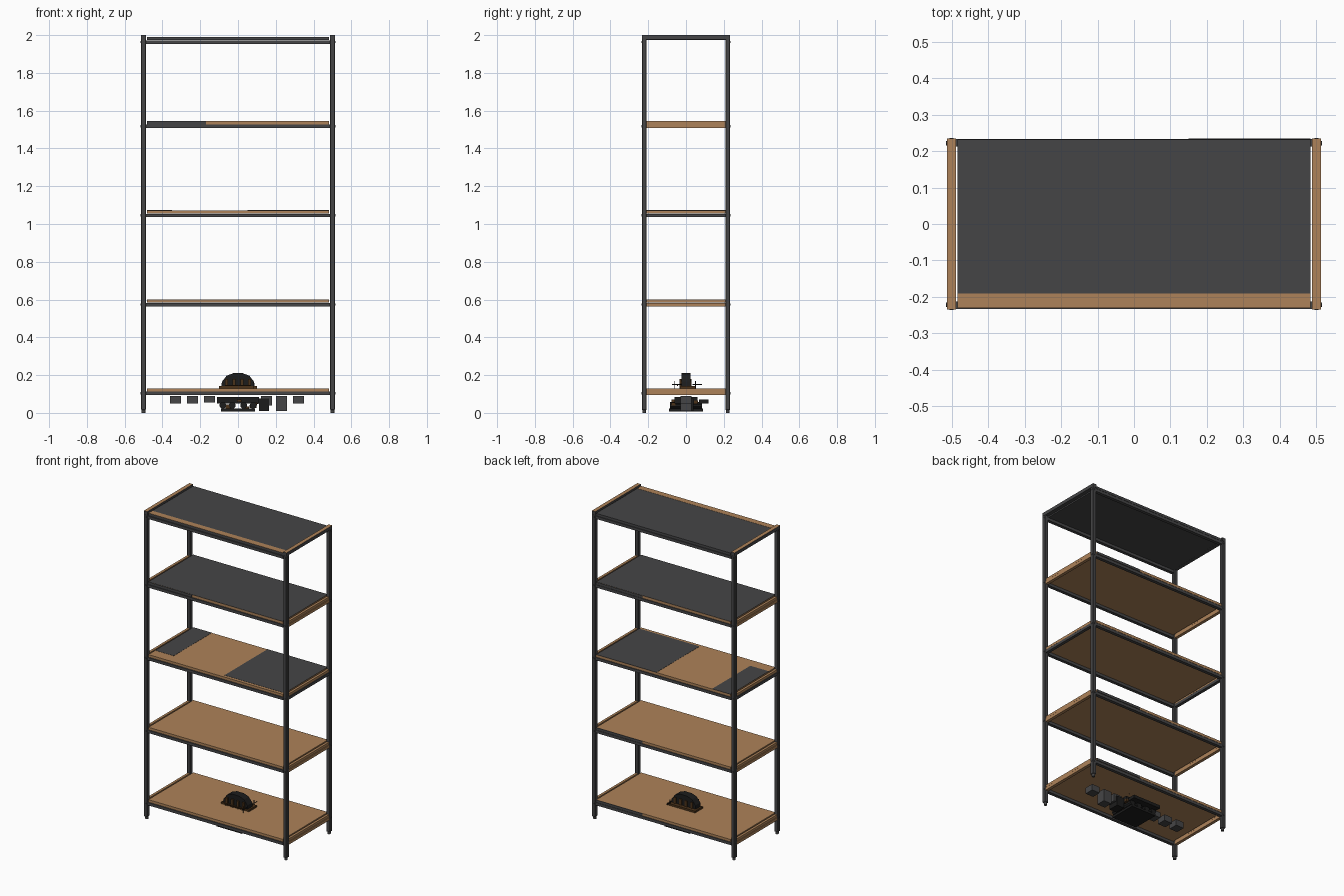
import bpy, bmesh, math, random
from mathutils import Matrix

random.seed(4)
if "Cube" in bpy.data.objects:
    bpy.data.objects.remove(bpy.data.objects["Cube"])


def material(name, rgb):
    m = bpy.data.materials.new(name)
    m.use_nodes = True
    m.diffuse_color = (*rgb, 1)
    bsdf = next(n for n in m.node_tree.nodes if n.type == "BSDF_PRINCIPLED")
    bsdf.inputs["Base Color"].default_value = (*rgb, 1)
    return m


STEEL = material("dark grey steel", (0.06, 0.06, 0.062))
WOOD = material("warm brown", (0.42, 0.225, 0.1))
BLACK = material("near black", (0.012, 0.012, 0.012))
UMBER = material("dark umber", (0.07, 0.032, 0.01))


def finish(name, bm, *mats):
    me = bpy.data.meshes.new(name)
    bm.to_mesh(me)
    bm.free()
    for m in mats:
        me.materials.append(m)
    ob = bpy.data.objects.new(name, me)
    bpy.context.collection.objects.link(ob)
    return ob


def add_box(bm, x, y, z):
    """Add a box given its (low, high) range on each axis."""
    size = [r[1] - r[0] for r in (x, y, z)]
    mid = [sum(r) / 2 for r in (x, y, z)]
    bmesh.ops.create_cube(bm, size=1, matrix=Matrix.Translation(mid) @ Matrix.Diagonal((*size, 1)))


def box(name, x, y, z, *mats):
    bm = bmesh.new()
    add_box(bm, x, y, z)
    return finish(name, bm, *mats)


def add_rod(bm, radius, length, centre, axis="Z", sides=12):
    turn = {"X": Matrix.Rotation(math.pi / 2, 4, "Y"),
            "Y": Matrix.Rotation(math.pi / 2, 4, "X"), "Z": Matrix()}[axis]
    bmesh.ops.create_cone(bm, cap_ends=True, segments=sides, radius1=radius, radius2=radius,
                          depth=length, matrix=Matrix.Translation(centre) @ turn)


def span(a, b, s):
    """Range from a to b on the side given by sign s."""
    return (min(a * s, b * s), max(a * s, b * s))


LEVELS = (0.13, 0.6, 1.072, 1.544, 1.99)
END, SIDE, IN_X, IN_Y = 0.513, 0.234, 0.488, 0.208
TOP = LEVELS[-1]

# Posts with a round foot, and bolts at every shelf joint
for sx, xn in ((-1, "right"), (1, "left")):
    for sy, yn in ((-1, "front"), (1, "back")):
        post = box(f"{yn}_{xn}_post", span(IN_X, END, sx), span(IN_Y, SIDE, sy), (0.015, 1.98), STEEL)
        bevel = post.modifiers.new("soft edges", "BEVEL")
        bevel.width, bevel.segments = 0.003, 1
        bm = bmesh.new()
        add_rod(bm, 0.01, 0.02, (sx * 0.5, sy * 0.221, 0.01))
        finish(f"{yn}_{xn}_foot", bm, STEEL)
        bm = bmesh.new()
        for z in LEVELS:
            add_rod(bm, 0.006, 0.004, (sx * END, sy * 0.221, z - 0.026), "X", 8)
            add_rod(bm, 0.006, 0.004, (sx * 0.5, sy * SIDE, z - 0.026), "Y", 8)
        finish(f"{yn}_{xn}_bolts", bm, STEEL)

# Shelves: board with long rails in front and behind and short rails at the ends
for i, z in enumerate(LEVELS):
    top = z == TOP
    box(f"shelf_board_{i}", (-0.483, 0.483), (-0.23, 0.232), (z - 0.016, z), STEEL if top else WOOD)
    for s, n in ((-1, "front"), (1, "back")):
        box(f"{n}_rail_{i}", (-IN_X, IN_X), span(0.212, 0.233, s), (z - 0.036, z - 0.018), STEEL)
    for s, n in ((-1, "right"), (1, "left")):
        if not top:
            lower = STEEL if i == 2 else WOOD
            box(f"{n}_end_rail_{i}", span(0.49, 0.51, s), (-IN_Y, IN_Y), (z - 0.036, z - 0.018), lower)
            box(f"{n}_end_lip_{i}", span(0.492, 0.508, s), (-IN_Y, IN_Y), (z - 0.016, z), WOOD)

# Top end rails cap the posts: brown above, grey elsewhere
for s, n in ((-1, "right"), (1, "left")):
    cap = box(f"{n}_top_rail", span(IN_X, END, s), (-SIDE, SIDE), (1.978, 2.0), STEEL, WOOD)
    for p in cap.data.polygons:
        p.material_index = int(p.normal.z > 0.5)

# Colour plates on the upper boards
box("top_front_strip", (-0.483, 0.483), (-0.23, -0.19), (TOP, TOP + 0.001), WOOD)
z = LEVELS[3]
box("fourth_shelf_cover", (-0.483, 0.483), (-0.229, 0.231), (z, z + 0.001), STEEL)
box("fourth_shelf_front_edge", (-0.483, -0.17), (-0.232, -0.229), (z - 0.016, z), STEEL)
z = LEVELS[2]
box("third_shelf_right_patch", (-0.483, -0.35), (-0.16, 0.232), (z, z + 0.001), STEEL)
box("third_shelf_left_patch", (0.05, 0.483), (-0.21, 0.232), (z, z + 0.001), STEEL)
for i in (0, 1, 3):
    z = LEVELS[i]
    box(f"back_edge_patch_{i}", (0.15, 0.483), (0.231, 0.234), (z - 0.016, z), STEEL)

# Small machine: domed body standing on the lowest shelf
bm = bmesh.new()
outline = [(-0.09, 0.13), (0.09, 0.13), (0.085, 0.165), (0.06, 0.197), (0.025, 0.21),
           (-0.025, 0.21), (-0.06, 0.197), (-0.085, 0.165)]
face = bm.faces.new([bm.verts.new((x, -0.025, z)) for x, z in outline])
push = bmesh.ops.extrude_face_region(bm, geom=[face])
bmesh.ops.translate(bm, vec=(0, 0.05, 0), verts=[v for v in push["geom"] if isinstance(v, bmesh.types.BMVert)])
bmesh.ops.recalc_face_normals(bm, faces=bm.faces)
finish("machine_dome", bm, BLACK)

bm = bmesh.new()
for x in (-0.06, -0.02, 0.02, 0.06):
    add_box(bm, (x - 0.008, x + 0.008), (-0.035, 0.03), (0.13, 0.18))
add_box(bm, (-0.1, 0.1), (-0.03, 0.05), (0.13, 0.142))
add_rod(bm, 0.003, 0.13, (0, -0.045, 0.145), "X", 6)
finish("machine_ribs", bm, UMBER)

# Lower body of the machine, hanging under the shelf
bm = bmesh.new()
add_box(bm, (-0.11, 0.11), (-0.06, 0.06), (0.05, 0.085))
add_box(bm, (-0.09, 0.09), (-0.09, 0.09), (0.008, 0.022))
add_box(bm, (0.11, 0.165), (-0.03, 0.04), (0.01, 0.075))
for x in (-0.08, -0.03, 0.03, 0.08):
    add_rod(bm, 0.018, 0.17, (x, 0, 0.04), "Y", 10)
add_box(bm, (-0.1, 0.1), (0.07, 0.12), (0.05, 0.07))
finish("machine_base", bm, BLACK)

bm = bmesh.new()
for _ in range(14):
    x, y = random.uniform(-0.1, 0.1), random.uniform(-0.09, 0.07)
    z = random.uniform(0.01, 0.06)
    add_box(bm, (x, x + 0.025), (y, y + 0.02), (z, z + 0.015))
finish("machine_fittings", bm, UMBER)

# Row of grey boxes under the lowest shelf
bm = bmesh.new()
for x, low in ((-0.33, 0.05), (-0.24, 0.05), (-0.15, 0.055), (0.15, 0.04), (0.23, 0.01), (0.32, 0.05)):
    add_box(bm, (x - 0.029, x + 0.029), (-0.03, 0.03), (low, 0.09))
finish("hanging_boxes", bm, STEEL)

# Loose thin wires beside the machine
bm = bmesh.new()
for y in (-0.06, 0.05):
    add_rod(bm, 0.002, 0.06, (0.08, y, 0.14), "Z", 6)
    add_rod(bm, 0.002, 0.05, (0.08, y + 0.01, 0.15), "Y", 6)
finish("machine_wires", bm, BLACK)
